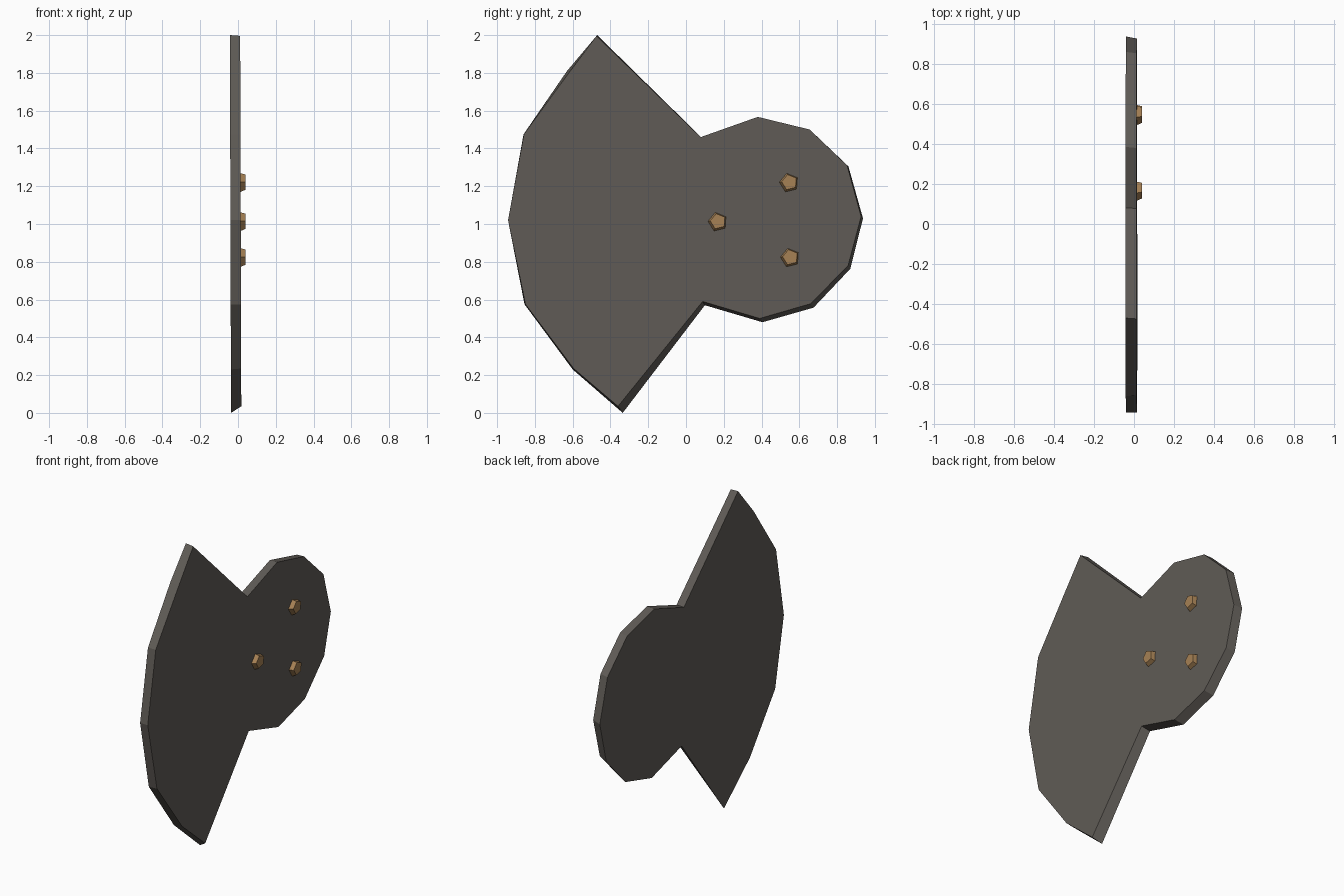
import bpy, bmesh, math

if "Cube" in bpy.data.objects:
    bpy.data.objects.remove(bpy.data.objects["Cube"])

def material(name, rgb):
    m = bpy.data.materials.new(name)
    m.diffuse_color = (*rgb, 1)
    m.use_nodes = True
    m.node_tree.nodes["Principled BSDF"].inputs["Base Color"].default_value = m.diffuse_color
    return m

def tilt(z):
    # the plate leans very slightly
    return -0.003 * (z - 1)

def loft(name, back, front, mat):
    """Solid between two matching outlines of (x, y, z) points."""
    bm = bmesh.new()
    a = [bm.verts.new(p) for p in back]
    b = [bm.verts.new(p) for p in front]
    n = len(a)
    bm.faces.new(a[::-1])
    bm.faces.new(b)
    for i in range(n):
        j = (i + 1) % n
        bm.faces.new((a[i], a[j], b[j], b[i]))
    bmesh.ops.recalc_face_normals(bm, faces=bm.faces)
    me = bpy.data.meshes.new(name)
    bm.to_mesh(me)
    bm.free()
    me.materials.append(mat)
    ob = bpy.data.objects.new(name, me)
    bpy.context.collection.objects.link(ob)
    return ob

iron = material("dark iron", (0.115, 0.105, 0.093))
bronze = material("bronze", (0.38, 0.22, 0.09))

# axe-shaped plate: back outline and slightly shifted front outline (y, z)
back = [(-.335, 0), (.10, .57), (.405, .48), (.675, .557), (.87, .763), (.937, 1.03),
        (.86, 1.305), (.66, 1.495), (.385, 1.565), (.08, 1.46), (-.47, 2.0), (-.63, 1.81),
        (-.86, 1.475), (-.942, 1.02), (-.855, .575), (-.6, .23)]
front = [(-.36, .035), (.088, .59), (.39, .50), (.66, .578), (.858, .78), (.927, 1.04),
         (.853, 1.31), (.655, 1.50), (.38, 1.567), (.078, 1.46), (-.474, 1.996), (-.62, 1.80),
         (-.858, 1.475), (-.942, 1.02), (-.85, .575), (-.595, .235)]
loft("plate", [(-.04 + tilt(z), y, z) for y, z in back],
     [(.0145 + tilt(z), y, z) for y, z in front], iron)

# tapered five-sided rivets
def ring(x, y, z, r):
    return [(x, y + r * math.cos(t), z + r * math.sin(t))
            for t in (math.radians(176 + 72 * i) for i in range(5))]

for i, (y, z) in enumerate([(.545, 1.217), (.167, 1.01), (.55, .82)]):
    loft(f"rivet_{i + 1}", ring(.005, y, z, .055), ring(.041, y + .003, z + .004, .042), bronze)
